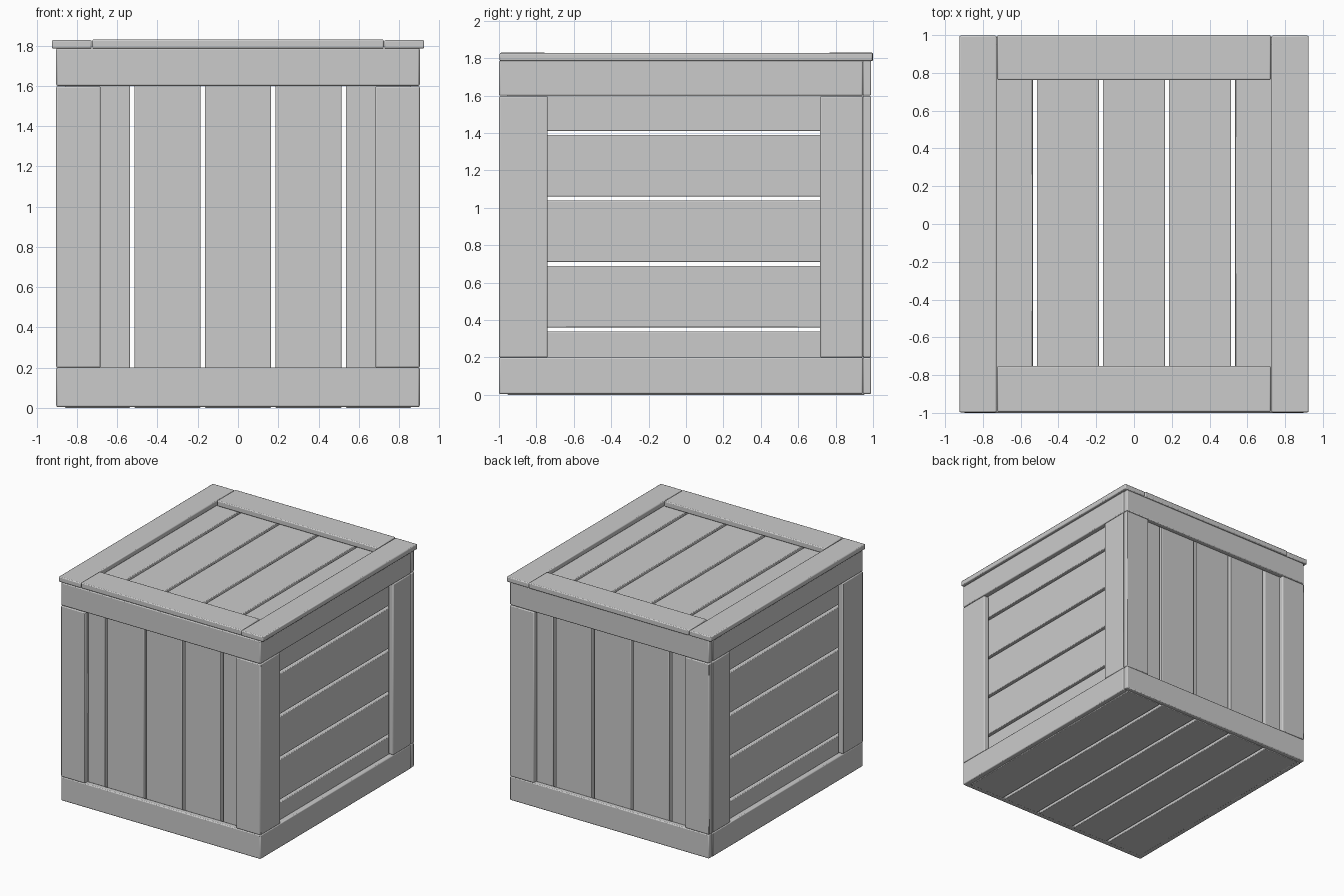
import bpy

if "Cube" in bpy.data.objects:
    bpy.data.objects.remove(bpy.data.objects["Cube"])


def board(name, x, y, z, bevel=0.007):
    """Box spanning three (min, max) ranges, with softly rounded edges."""
    bpy.ops.mesh.primitive_cube_add(size=1, location=[(a + b) / 2 for a, b in (x, y, z)])
    ob = bpy.context.object
    ob.name = name
    ob.scale = [b - a for a, b in (x, y, z)]
    bpy.ops.object.transform_apply(location=False, rotation=False, scale=True)
    mod = ob.modifiers.new("edge_round", 'BEVEL')
    mod.width = bevel
    mod.segments = 2
    bpy.ops.object.shade_smooth_by_angle()
    return ob


GAP = 0.022      # gap between slats
PITCH = 0.35     # slat spacing


def slat_range(i, start):
    return (start + i * PITCH + GAP / 2, start + (i + 1) * PITCH - GAP / 2)


for i in range(5):
    across = slat_range(i, -0.875)
    if i == 0:
        across = (-0.86, across[1])
    if i == 4:
        across = (across[0], 0.86)
    # Floor and lid slats run front to back
    board("floor_slat", across, (-0.955, 0.955), (0.0, 0.045), 0.005)
    board("lid_slat", across, (-0.975, 0.975), (1.74, 1.785), 0.005)
    # Front and back slats are upright
    board("front_slat", across, (-0.955, -0.91), (0.02, 1.76), 0.005)
    board("back_slat", across, (0.905, 0.95), (0.02, 1.76), 0.005)
    # Side slats are level
    level = slat_range(i, 0.0)
    for s, side in ((-1, "left"), (1, "right")):
        xr = sorted((s * 0.815, s * 0.86))
        board(side + "_slat", xr, (-0.95, 0.95), level, 0.005)

# Front and back frames: two rails and two posts each
for face, y in (("front", (-1.0, -0.953)), ("back", (0.946, 0.99))):
    board(face + "_bottom_rail", (-0.9, 0.9), y, (0.005, 0.2))
    board(face + "_top_rail", (-0.9, 0.9), y, (1.6, 1.786))
    for s in (-1, 1):
        board(face + "_post", sorted((s * 0.683, s * 0.902)), y, (0.2, 1.597))

# Side frames, running flush to the front and stopping at the back frame
for s, side in ((-1, "left"), (1, "right")):
    xr = sorted((s * 0.857, s * 0.903))
    board(side + "_bottom_rail", xr, (-0.998, 0.945), (0.005, 0.2))
    board(side + "_top_rail", xr, (-0.998, 0.945), (1.6, 1.786))
    board(side + "_front_post", xr, (-0.998, -0.74), (0.2, 1.597))
    board(side + "_back_post", xr, (0.717, 0.945), (0.2, 1.597))

# Lid battens: two long side boards, two cross boards between them
for s in (-1, 1):
    board("lid_side_batten", sorted((s * 0.727, s * 0.925)), (-0.997, 0.997), (1.785, 1.827))
board("lid_front_batten", (-0.724, 0.724), (-0.995, -0.752), (1.785, 1.83))
board("lid_back_batten", (-0.724, 0.724), (0.762, 1.0), (1.785, 1.83))
